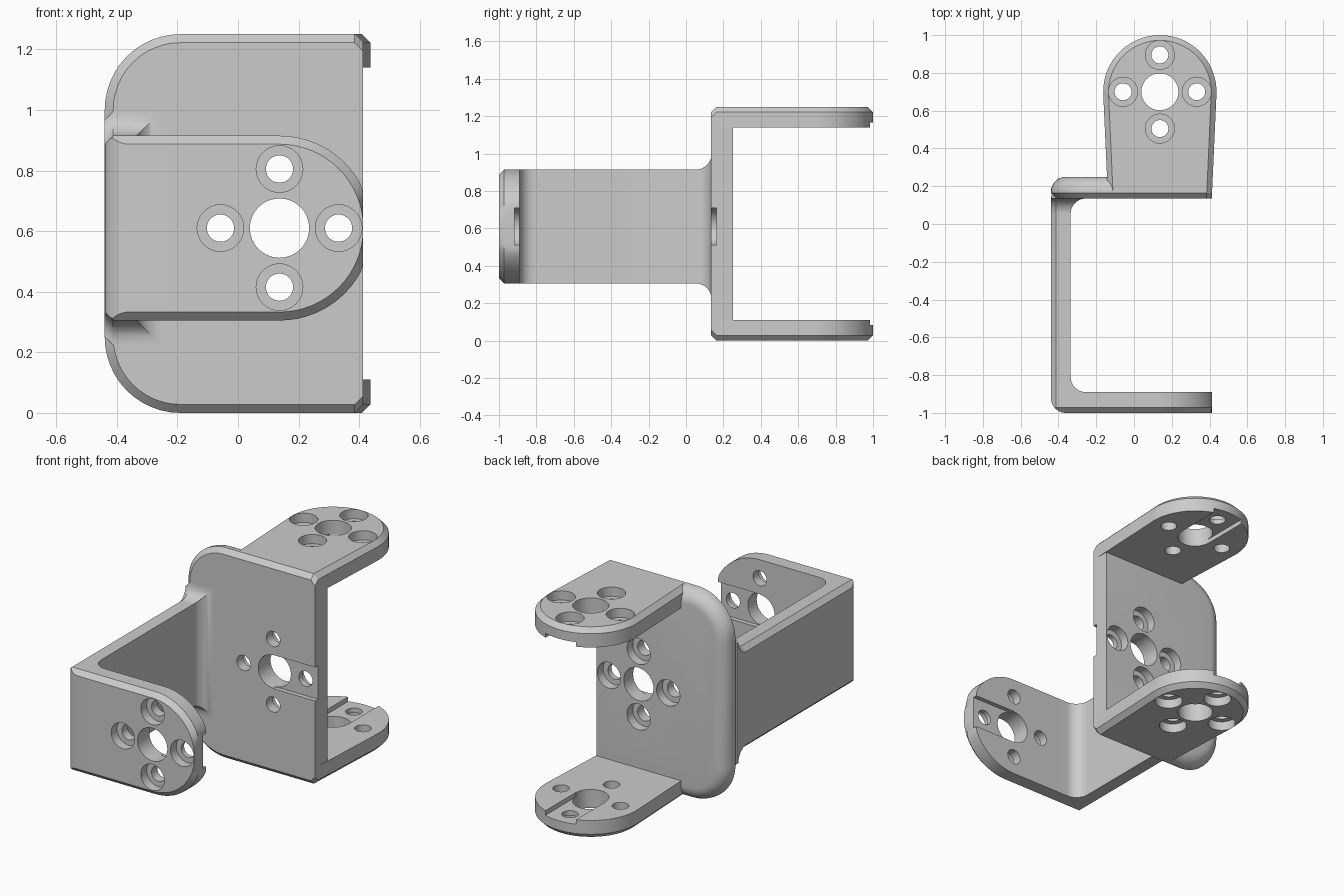
import bpy, bmesh
from math import sin, cos, pi, radians
from mathutils import Vector, Matrix

if "Cube" in bpy.data.objects:
    bpy.data.objects.remove(bpy.data.objects["Cube"])

C = 0.028            # chamfer width
CX, CZ = 0.137, 0.61  # hole pattern centre
RIGHT = 0.413        # flat right-hand edge


def arc(cx, cy, r, a0, a1, n=12):
    return [(cx + r * cos(radians(a0 + (a1 - a0) * i / n)),
             cy + r * sin(radians(a0 + (a1 - a0) * i / n))) for i in range(n + 1)]


def add_loft(bm, rings):
    """Skin a stack of equal-length rings and cap both ends."""
    vs = [[bm.verts.new(p) for p in ring] for ring in rings]
    n = len(vs[0])
    for a, b in zip(vs, vs[1:]):
        for i in range(n):
            j = (i + 1) % n
            bm.faces.new((a[i], a[j], b[j], b[i]))
    bm.faces.new(vs[0][::-1])
    bm.faces.new(vs[-1])


def finish(bm, name):
    bmesh.ops.recalc_face_normals(bm, faces=bm.faces[:])
    me = bpy.data.meshes.new(name)
    bm.to_mesh(me)
    bm.free()
    ob = bpy.data.objects.new(name, me)
    bpy.context.collection.objects.link(ob)
    return ob


def loft(name, rings):
    bm = bmesh.new()
    add_loft(bm, rings)
    return finish(bm, name)


def boolean(ob, tool, op):
    m = ob.modifiers.new("cut", 'BOOLEAN')
    m.operation, m.solver, m.object = op, 'EXACT', tool
    bpy.context.view_layer.objects.active = ob
    bpy.ops.object.modifier_apply(modifier=m.name)
    bpy.data.objects.remove(tool)


def drill(ob, centre, u, w, t):
    """Centre hole, four counterbored holes and a slot; w points into the plate."""
    u, w = Vector(u), Vector(w)
    v = w.cross(u)
    mat = Matrix.Translation(centre) @ Matrix((u, v, w)).transposed().to_4x4()

    def revolved(bm, x, y, steps):
        add_loft(bm, [[mat @ Vector((x + r * cos(2 * pi * i / 32), y + r * sin(2 * pi * i / 32), d))
                       for i in range(32)] for r, d in steps])
    bm = bmesh.new()
    revolved(bm, 0, 0, [(0.098, -0.05), (0.098, t + 0.05)])
    for k in range(4):
        revolved(bm, 0.195 * cos(k * pi / 2), 0.195 * sin(k * pi / 2),
                 [(0.077, -0.05), (0.077, 0.055), (0.045, 0.055), (0.045, t + 0.05)])
    boolean(ob, finish(bm, "hole_cutter"), 'DIFFERENCE')
    slot = [[mat @ Vector((x, y, d)) for x, y in ((0, -0.1), (0.5, -0.1), (0.5, 0.1), (0, 0.1))]
            for d in (t - 0.027, t + 0.05)]
    boolean(ob, loft("slot_cutter", slot), 'DIFFERENCE')


# Middle plate: rounded left corners, chamfered front, rounded back edge
def mid_ring(y, d):
    pts = [(RIGHT, 1.25 - d - C), (RIGHT - C, 1.25 - d)]
    pts += arc(-0.19, 1.0, 0.25 - d, 90, 180) + arc(-0.19, 0.25, 0.25 - d, 180, 270)
    pts += [(RIGHT - C, d), (RIGHT, d + C)]
    return [(x, y, z) for x, z in pts]


rings = [mid_ring(0.135, C), mid_ring(0.163, 0)]
for i in range(9):
    a = i / 8 * pi / 2
    rings.append(mid_ring(0.17 + 0.08 * sin(a), 0.08 * (1 - cos(a))))
middle_plate = loft("middle_plate", rings)
drill(middle_plate, (CX, 0.25, CZ), (1, 0, 0), (0, -1, 0), 0.115)


# Front plate: round end trimmed flat at the right edge
def front_ring(y, d):
    pts = [(-0.2, CZ - 0.305 + d)] + arc(CX, CZ, 0.305 - d, -90, 90, 32) + [(-0.2, CZ + 0.305 - d)]
    return [(min(x, RIGHT), y, z) for x, z in pts]


front_plate = loft("front_plate", [front_ring(-1, C), front_ring(-1 + C, 0), front_ring(-0.89, 0)])
drill(front_plate, (CX, -1, CZ), (1, 0, 0), (0, 1, 0), 0.11)

# Side arm: plan profile with round corners, trimmed by a flared side profile
plan = (arc(-0.36, -0.92, 0.08, 270, 180) + [(-0.44, 0.15), (-0.255, 0.15)]
        + arc(-0.255, 0.055, 0.08, 90, 180) + arc(-0.255, -0.81, 0.08, 180, 270)
        + [(-0.2, -0.89), (-0.2, -1)])
side_arm = loft("side_arm", [[(x, y, z) for x, y in plan] for z in (0.1, 1.12)])
flare = [(-1.02, 0.305 - C - 0.02), (-1 + C, 0.305)] + arc(0.055, 0.385, 0.08, -90, 0) + [(0.17, 0.385)]


def flare_ring(x, d):
    return [(x, y, CZ + h - d) for y, h in flare] + [(x, y, CZ - h + d) for y, h in flare[::-1]]


boolean(side_arm, loft("arm_trim", [flare_ring(-0.46, C + 0.02), flare_ring(-0.44 + C, 0),
                                    flare_ring(-0.1, 0)]), 'INTERSECT')


# Top and bottom tabs: tapered with round ends, chamfered outside
def tab_ring(z, d):
    pts = ([(CX - 0.276 + d, 0.163), (CX + 0.276 - d, 0.163)]
           + arc(CX, 0.7, 0.3 - d, -2, 182, 32))
    return [(x, y, z) for x, y in pts]


tabs = []
for name, z, s in (("top_tab", 1.25, -1), ("bottom_tab", 0, 1)):
    tab = loft(name, [tab_ring(z, C), tab_ring(z + s * C, 0), tab_ring(z + s * 0.11, 0)])
    drill(tab, (CX, 0.7, z), (0, 1, 0), (0, 0, s), 0.11)
    tabs.append(tab)

# Smooth shading on curved walls
bpy.ops.object.select_all(action='DESELECT')
for ob in [middle_plate, front_plate, side_arm] + tabs:
    ob.select_set(True)
    bpy.context.view_layer.objects.active = ob
bpy.ops.object.shade_smooth_by_angle(angle=radians(28))
